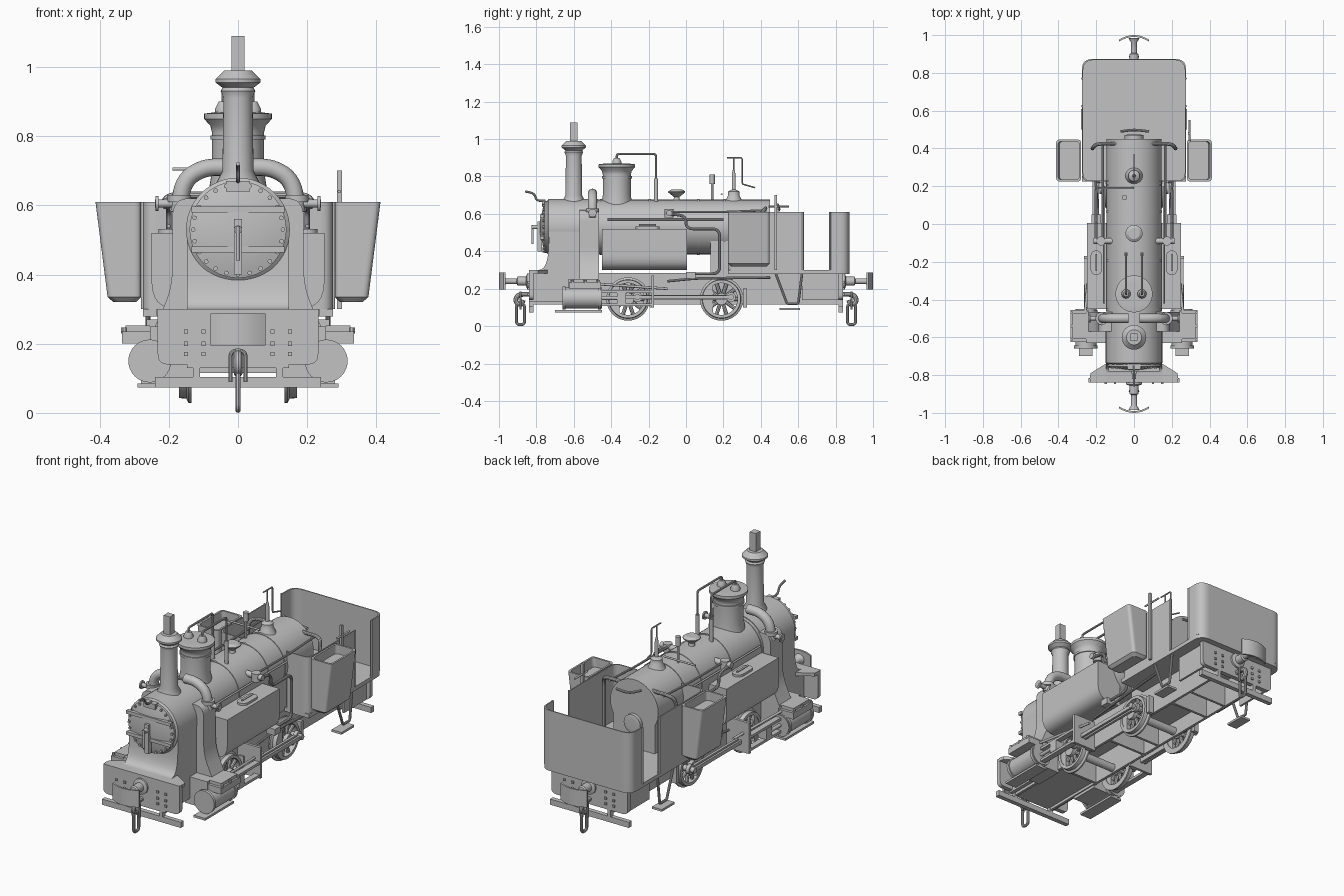
import bpy, bmesh, math
from mathutils import Vector

if "Cube" in bpy.data.objects:
    bpy.data.objects.remove(bpy.data.objects["Cube"], do_unlink=True)
grey = bpy.data.materials.new("plain grey")
grey.use_nodes = True
grey.diffuse_color = (.54, .54, .54, 1)
grey.node_tree.nodes["Principled BSDF"].inputs["Base Color"].default_value = grey.diffuse_color
# Directions and main dimensions
OUT, BACK, UP = Vector((1, 0, 0)), Vector((0, 1, 0)), Vector((0, 0, 1))
FRONT = -BACK
BOILER_Z, CAB_X, CAB_Y, CAB_TOP, DECK, BEAM_Y = .53, .275, .874, .61, .3, .84
CHIMNEY_Y, DOME_Y, PIPE_Y, TANK_X, TANK_TOP = -.6, -.37, -.5, .25, .52
CYL_X, CYL_Z, AXLE_Z = .255, .15, .145

def skin(name, rings, loop=False, both=False):
    bm = bmesh.new()
    rows = [[bm.verts.new(p) for p in ring] for ring in rings]
    for a, b in zip(rows, rows[1:] + rows[:1] if loop else rows[1:]):
        for i in range(len(a)):
            bm.faces.new((a[i - 1], a[i], b[i], b[i - 1]))
    if not loop:
        bm.faces.new(rows[0])
        bm.faces.new(rows[-1])
    bmesh.ops.remove_doubles(bm, verts=bm.verts, dist=.00001)
    bmesh.ops.recalc_face_normals(bm, faces=bm.faces)
    mesh = bpy.data.meshes.new(name)
    bm.to_mesh(mesh)
    bm.free()
    mesh.shade_smooth()
    mesh.set_sharp_from_angle(angle=math.radians(32))
    mesh.materials.append(grey)
    obj = bpy.data.objects.new(name, mesh)
    bpy.context.scene.collection.objects.link(obj)
    obj.modifiers.new("even shading", 'WEIGHTED_NORMAL').keep_sharp = True
    if both:
        obj.modifiers.new("mirror", 'MIRROR').use_mirror_merge = False

def circle(centre, u, v, radius, sides):
    turns = [math.tau * i / sides for i in range(sides)]
    return [centre + (u * math.cos(t) + v * math.sin(t)) * radius for t in turns]

def lathe(name, at, axis, profile, sides=32, **options):
    # profile pairs a radius with a distance along the axis
    u = axis.orthogonal().normalized()
    skin(name, [circle(Vector(at) + axis * d, u, axis.cross(u), r, sides) for r, d in profile], **options)

def rod(name, at, reach, radius, sides=20, **options):
    lathe(name, at, reach.normalized(), [(radius, 0), (radius, reach.length)], sides, **options)

def prism(name, axis, outline, ends, **options):
    k = "xyz".index(axis)
    skin(name, [[(*p[:k], end, *p[k:]) for p in outline] for end in ends], **options)

def box(name, x, y, z, **options):
    prism(name, 'z', [(x[0], y[0]), (x[1], y[0]), (x[1], y[1]), (x[0], y[1])], z, **options)

def around(middle, half):
    return middle - half, middle + half

def fillet(points, radius, steps=6):
    pts = [Vector(p) for p in points]
    out = pts[:1]
    for a, b, c in zip(pts, pts[1:], pts[2:]):
        p = b + (a - b).normalized() * min(radius, (a - b).length / 2)
        q = b + (c - b).normalized() * min(radius, (c - b).length / 2)
        out += [p.lerp(b, i / steps).lerp(b.lerp(q, i / steps), i / steps) for i in range(steps + 1)]
    return out + pts[-1:]

def tube(name, points, radius, bend=.04, sides=10, **options):
    path, rings = fillet(points, bend), []
    last = (path[1] - path[0]).normalized()
    u = last.orthogonal().normalized()
    for before, p, after in zip(path[:1] + path, path, path[1:] + path[-1:]):
        tangent = (after - before).normalized()
        u = last.rotation_difference(tangent) @ u
        rings.append(circle(p, u, tangent.cross(u), radius, sides))
        last = tangent
    skin(name, rings, **options)

def sheet(name, plan, inset, bottom, bend):
    path = fillet(plan, bend)
    prism(name, 'z', path + [p + Vector(inset) for p in reversed(path)], (bottom, CAB_TOP), both=True)

# Boiler, smokebox and door
centre = Vector((0, 0, BOILER_Z))
rod("boiler", centre + FRONT * .5, BACK * .95, .146, sides=48)
lathe("smokebox", centre, BACK, [(.13, -.75), (.15, -.735), (.15, -.47)], sides=48)
for y in (-.46, -.2, .06, .2):
    rod("boiler_band", centre + BACK * y, BACK * .012, .149, sides=48)
lathe("smokebox_door", centre, FRONT, [(.14, .74), (.14, .755), (.12, .76), (.04, .78)], sides=48)
for bolt in circle(centre + FRONT * .75, OUT, UP, .13, 24):
    rod("door_bolt", bolt, FRONT * .016, .007, sides=6)
for z in around(BOILER_Z, .058):
    box("door_strap", around(0, .135), (-.78, -.76), around(z, .009))
box("door_bar", around(0, .012), (-.795, -.77), (.4, .56))
rod("door_handle", centre + FRONT * .78, FRONT * .04, .012)
rod("door_lever", (0, -.82, .44), UP * .1, .006)
box("lamp_block", around(0, .035), (-.77, -.73), (.64, .67))
tube("lamp_bracket", [(0, -.75, .67), (0, -.8, .67), (0, -.81, .71), (0, -.86, .72)], .006)
# Smokebox saddle, pipe casings and steam pipes
flare = fillet([(-BEAM_Y, DECK), (-.74, DECK), (-.73, BOILER_Z)], .12)
prism("saddle", 'x', flare + [(-.47, BOILER_Z), (-.47, .13), (-BEAM_Y, .13)], (-.148, .148))
casing = fillet([(.1, .62), (.19, .62), (.19, .36), (.24, .25)], .06)
prism("pipe_casing", 'y', casing + [(.1, .25)], (-.57, -.465), both=True)
steam = [(.03, .71), (.1, .71), (.16, .67), (.17, .58)]
tube("steam_pipe", [(x, PIPE_Y, z) for x, z in steam], .025, bend=.05, sides=16, both=True)
rod("pipe_flange", (.17, PIPE_Y, .61), UP * .02, .034, both=True)
rod("side_valve", (.16, PIPE_Y, .605), OUT * .08, .012, both=True)
rod("valve_wheel", (.23, PIPE_Y, .605), OUT * .008, .022, both=True)
# Chimney, steam dome and boiler-top fittings
stack = [(.07, .65), (.045, .7), (.042, .91), (.05, .93), (.045, .94), (.065, .955), (.065, .965), (.04, .99)]
lathe("chimney", (0, CHIMNEY_Y, 0), UP, stack)
box("chimney_post", around(0, .019), around(CHIMNEY_Y, .019), (.98, 1.09))
shell = [(.085, .64), (.075, .7), (.075, .81), (.08, .83), (.098, .85), (.098, .865), (.06, .87)]
lathe("steam_dome", (0, DOME_Y, 0), UP, shell, sides=40)
rod("dome_ring", (0, DOME_Y, .79), UP * .012, .08, sides=40)
lathe("dome_valve", (.042, DOME_Y, .86), UP, [(.024, 0), (.024, .02), (.014, .04)], both=True)
run = [(DOME_Y, .9), (DOME_Y, .92), (-.16, .92), (-.16, .65)]
tube("dome_pipe", [(.042, y, z) for y, z in run], .006, bend=.015, both=True)
rod("pipe_sleeve", (.042, -.16, .66), UP * .13, .011, both=True)
lathe("filler_funnel", (0, -.05, .66), UP, [(.02, 0), (.014, .03), (.045, .055), (.045, .06), (.03, .07)])
valve = [(.05, 0), (.03, .04), (.03, .06), (.01, .07), (.01, .15), (.004, .18), (.004, .24)]
lathe("safety_valve", (0, .255, .66), UP, valve)
lathe("whistle", (-.05, .14, .65), UP, [(.006, 0), (.006, .11), (.014, .11), (.014, .16)])
tube("valve_lever", [(0, .22, .9), (0, .3, .9), (0, .3, .76), (0, .37, .74)], .004, bend=.01)
rod("whistle_rod", (-.19, .19, .705), OUT * .19, .005)
# Side tanks, lids, handrails and boiler pipes
tank = fillet([(TANK_X, TANK_TOP), (TANK_X, DECK), (.1, DECK)], .08) + [(.1, TANK_TOP)]
prism("side_tank", 'y', tank, (-.45, .005), both=True)
for y in (-.24, -.17):
    rod("tank_lid_end", (.2, y, TANK_TOP), UP * .012, .03, both=True)
box("tank_lid", around(.2, .03), (-.24, -.17), around(TANK_TOP, .012), both=True)
rod("lid_handle", (.2, -.25, .54), BACK * .09, .005, both=True)
rod("handrail", (.158, -.42, .57), BACK * .62, .005, both=True)
rod("check_valve", (.1, -.09, .605), OUT * .115, .016, both=True)
rod("check_valve_body", (.175, -.09, .58), UP * .045, .024, both=True)
feed = [(-.09, .6), (0, .59), (0, TANK_TOP), (.18, TANK_TOP), (.18, .28), (0, .28)]
tube("feed_pipe", [(.2, y, z) for y, z in feed], .008, both=True)
tube("long_pipe", [(.165, -.08, .61), (.165, .2, .61), (.165, .43, .62)], .006, both=True)
box("feed_pump", around(.2, .025), (0, .05), (.255, .29), both=True)
box("firebox", around(0, .125), (.13, .45), (.2, .5))
# Cab sheets, bunkers and fittings
floor = fillet([(-CAB_X, .225), (-CAB_X, CAB_Y), (CAB_X, CAB_Y), (CAB_X, .225)], .06)
prism("cab_floor", 'z', floor, (.278, DECK))
sheet("cab_rear_sheet", [(0, CAB_Y), (CAB_X, CAB_Y), (CAB_X, .77)], (-.006, -.006), DECK, .06)
sheet("cab_side_sheet", [(CAB_X, .625), (CAB_X, .225), (.14, .225)], (-.006, .006), .278, .04)
for y in (.625, .77):
    rod("cab_edge_bead", (CAB_X, y, DECK), UP * (CAB_TOP - DECK), .005, both=True)
levels = []
for edge, x, z in ((.015, .36, .32), (0, .377, .335), (0, .412, CAB_TOP), (.01, .402, CAB_TOP), (.01, .395, .56)):
    front, rear, near = .225 + edge, .447 - edge, .28 + edge
    plan = [(near, .33, z), (near, front, z), (x, front, z), (x, rear, z), (near, rear, z), (near, .34, z)]
    levels.append(fillet(plan, .02))
skin("bunker", levels, both=True)
box("brake_post", around(.293, .007), around(.48, .007), (DECK, .7))
rod("brake_handle", (.293, .44, .64), BACK * .11, .005)
tube("manifold", [(0, .425, .63), (.2, .425, .63), (.22, .4, .6), (.22, .4, DECK)], .01, both=True)
tube("regulator_handle", [(-.07, .49, .65), (0, .5, .62), (.08, .49, .62)], .007)
lathe("firehole_door", (0, .45, .44), BACK, [(.05, 0), (.05, .02), (.03, .025)])
# Frames and end beams
box("main_frame", around(.12, .007), around(0, .82), (.115, .285), both=True)
box("frame_deck", around(0, .12), (-.47, .82), (.262, .278))
for y in (-.45, -.06, .06, .45, .6):
    box("frame_stretcher", around(0, .12), around(y, .007), (.115, .27))
box("rear_frame_side", around(.206, .006), (.62, .82), (.14, .28), both=True)
for s, end in ((-1, "front"), (1, "rear")):
    beam = s * (BEAM_Y - .025), s * BEAM_Y
    lower = fillet([(.232, DECK), (.232, .14), (-.232, .14), (-.232, DECK)], .03)
    prism(end + "_beam", 'y', lower, beam)
    box(end + "_guard_bar", around(0, .24), beam, (.073, .104))
    box(end + "_guard_bracket", around(.12, .01), beam, (.09, .15), both=True)
    gusset = [(0, s * .82), (.235, s * .82), (.23, s * .79), (.15, s * .74), (0, s * .74)]
    prism(end + "_gusset", 'z', gusset, (.282, DECK), both=True)
    for x, z in ((x, z) for x in (.1, .15) for z in (.17, .2, .235)):
        box(end + "_rivet", around(x, .006), (s * BEAM_Y, s * (BEAM_Y + .007)), around(z, .006), both=True)
    # Buffer with curved head, hook and hanging link
    stem = [(.042, .83), (.042, .85), (.024, .855), (.024, .9), (.015, .905), (.015, .96), (.03, .985)]
    lathe(end + "_buffer", (0, 0, .24), BACK * s, stem)
    arc = [(.02 * k, s * (1 - .0015 * k * k)) for k in range(-4, 5)]
    prism(end + "_buffer_head", 'z', arc + [(x, y - s * .01) for x, y in reversed(arc)], (.195, .287))
    hook = [(BEAM_Y, .17), (.9, .17), (.915, .13), (.88, .11), (.87, .14)]
    tube(end + "_hook", [(0, s * y, z) for y, z in hook], .013, bend=.03)
    link, low, high, wide = BACK * s * .885, UP * .008, UP * .115, BACK * .022
    loop = [high, high - wide, low - wide, low + wide, high + wide, high]
    tube(end + "_link", [link + p for p in loop], .008, bend=.02)
    low, high, wide = UP * .09, UP * .18, OUT * .022
    tube(end + "_shackle", [link + p for p in (low - wide, high - wide, high + wide, low + wide)], .006, bend=.02)
# Wheels, axles and brakes
rim = [(.085, 0), (.116, 0), (.116, .008), (.104, .014), (.102, .036), (.085, .036)]
for y in (-.31, .19):
    hub = Vector((.135, y, AXLE_Z))
    lathe("wheel_rim", hub, OUT, rim, sides=40, loop=True, both=True)
    rod("wheel_hub", hub, OUT * .047, .032, both=True)
    for tip in circle(hub + OUT * .018, BACK, UP, .09, 10):
        rod("wheel_spoke", hub + OUT * .018, tip - hub - OUT * .018, .01, sides=8, both=True)
    weight = circle(hub + OUT * .005, BACK, UP, .09, 36)[12:25]
    skin("balance_weight", [weight, [p + OUT * .028 for p in weight]], both=True)
    rod("axle", hub - OUT * .27, OUT * .27, .022)
    pin = hub + BACK * .05 + UP * .01
    rod("crank_pin", pin, OUT * .09, .015, both=True)
    rod("rod_boss", pin + OUT * .048, OUT * .02, .026, both=True)
    box("brake_shoe", (.14, .17), around(y + .125, .01), (.1, .2), both=True)
# Rods, motion and cylinders
box("coupling_rod", around(.193, .007), (-.26, .24), around(.155, .012), both=True)
box("connecting_rod", around(.214, .006), (-.36, .24), around(.155, .01), both=True)
rod("piston_rod", (CYL_X, -.48, CYL_Z), BACK * .15, .01, both=True)
box("crosshead", (.215, .265), (-.37, -.32), around(CYL_Z, .03), both=True)
for z in around(CYL_Z, .035):
    box("slide_bar", (.23, .262), (-.47, -.17), around(z, .007), both=True)
box("motion_bracket", (.12, .265), (-.185, -.17), (.1, .27), both=True)
rod("valve_rod", (.26, -.47, .225), Vector((-.04, .37, -.025)), .007, both=True)
rod("cylinder", (CYL_X, -.66, CYL_Z), BACK * .21, .056, sides=32, both=True)
for y in (-.66, -.47):
    rod("cylinder_cover", (CYL_X, y, CYL_Z), BACK * .016, .062, sides=32, both=True)
box("cylinder_saddle", (.12, CYL_X), (-.63, -.47), (.1, .25), both=True)
box("valve_chest", (.24, .335), (-.625, -.455), (.2, .235), both=True)
box("valve_chest_lid", (.255, .325), (-.61, -.47), (.23, .252), both=True)
for x, y in ((x, y) for x in (.246, .33) for y in (-.61, -.54, -.47)):
    rod("chest_bolt", (x, y, .23), UP * .017, .008, sides=6, both=True)
box("cylinder_foot", around(CYL_X, .035), (-.7, -.45), (.073, .085), both=True)
tube("reach_rod", [(.19, -.1, .24), (.19, .05, .255), (.22, .45, .26)], .007, both=True)
# Steps under the cab
tube("step_frame", [(.26, .48, .28), (.26, .54, .12), (.26, .6, .12), (.26, .62, .28)], .007, bend=.01, both=True)
box("step_plate", (.22, .28), (.5, .61), (.085, .097), both=True)
